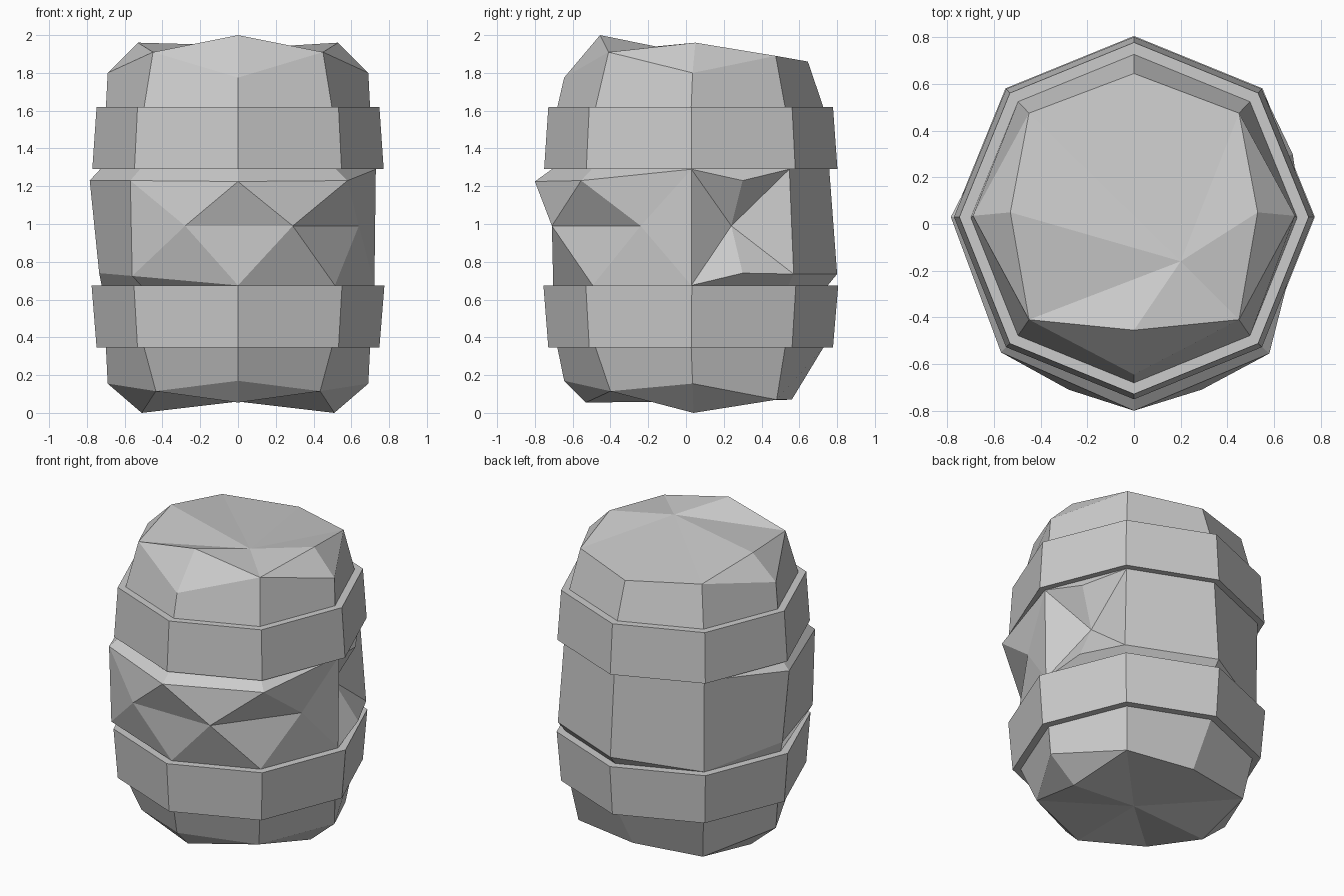
import bpy
import bmesh
from mathutils import Vector

cube = bpy.data.objects.get("Cube")
if cube:
    bpy.data.objects.remove(cube, do_unlink=True)

GREY = (0.6, 0.6, 0.6, 1.0)
stone = bpy.data.materials.new("grey_stone")
stone.use_nodes = True
stone.diffuse_color = GREY
stone.node_tree.nodes["Principled BSDF"].inputs["Base Color"].default_value = GREY

SIDES = 8
RIGHT, BACK_RIGHT, BACK, BACK_LEFT, LEFT, FRONT_LEFT, FRONT, FRONT_RIGHT = range(SIDES)


def octagon(side, back_corner, back, front_corner, front):
    """Ring mirrored across x; each argument is the (out, y, z) of a corner."""
    def flip(p):
        return (-p[0], p[1], p[2])
    ring = [side, back_corner, back, flip(back_corner),
            flip(side), flip(front_corner), front, front_corner]
    return [Vector(p) for p in ring]


def plain_ring(scale, z):
    ring = octagon((.76, .03, 0), (.54, .57, 0), (0, .79, 0), (.54, -.52, 0), (0, -.74, 0))
    return [Vector((p.x * scale, p.y * scale, z)) for p in ring]


def moved(ring, changes):
    """Copy of a ring with some corners replaced."""
    return [Vector(changes.get(i, p)) for i, p in enumerate(ring)]


def band_faces(rings, skip=()):
    """Quads between successive rings; skip lists (level, side) panels."""
    faces = []
    for level, (low, high) in enumerate(zip(rings, rings[1:])):
        for i in range(SIDES):
            j = (i + 1) % SIDES
            if (level, i) not in skip:
                faces.append([low[i], low[j], high[j], high[i]])
    return faces


def fan(centre, rim, closed=True):
    pairs = list(zip(rim, rim[1:] + rim[:1]))
    if not closed:
        pairs.pop()
    return [[Vector(centre), a, b] for a, b in pairs]


def build(name, faces, outward=True):
    bm = bmesh.new()
    for face in faces:
        bm.faces.new([bm.verts.new(p) for p in face])
    bmesh.ops.remove_doubles(bm, verts=bm.verts, dist=0.0005)
    bmesh.ops.recalc_face_normals(bm, faces=bm.faces)
    mesh = bpy.data.meshes.new(name)
    bm.to_mesh(mesh)
    bm.free()
    mesh.materials.append(stone)
    obj = bpy.data.objects.new(name, mesh)
    bpy.context.collection.objects.link(obj)
    return obj


# Two hoops, closed around the inside so their ledges are solid
def hoop(name, low, high, low_scale, high_scale):
    inner = 0.91
    rings = [plain_ring(inner, low), plain_ring(low_scale, low),
             plain_ring(high_scale, high), plain_ring(inner, high),
             plain_ring(inner, low)]
    build(name, band_faces(rings))


hoop("upper_hoop", 1.29, 1.62, 1.015, .985)
hoop("lower_hoop", .345, .675, .985, 1.02)

# Faceted cap: shoulders only where the side and front corners break
crown = octagon((.53, .05, 1.96), (.45, .475, 1.89), (0, .645, 1.86),
                (.45, -.41, 1.91), (0, -.455, 2))
shoulder = moved(crown, {RIGHT: (.69, .035, 1.8), LEFT: (-.69, .035, 1.8),
                         FRONT: (0, -.645, 1.775)})
build("cap", band_faces([plain_ring(.92, 1.62), shoulder, crown])
      + fan((.2, -.16, 1.94), crown))

# Faceted base with a slightly hollow underside
foot = octagon((.51, .04, 0), (.46, .48, .07), (0, .56, .07),
               (.435, -.4, .115), (0, -.53, .055))
heel = moved(foot, {RIGHT: (.69, .035, .155), LEFT: (-.69, .035, .155),
                    FRONT: (0, -.645, .17)})
build("base", band_faces([foot, heel, plain_ring(.92, .345)])
      + fan((0, 0, .06), foot))

# Middle body with overhanging lips and chipped panels
bottom = plain_ring(.95, .675)
top = plain_ring(.96, 1.29)
lip_low = moved(bottom, {BACK_RIGHT: (.55, .57, .735), BACK: (0, .8, .735),
                         LEFT: (-.735, .03, .74), FRONT_LEFT: (-.56, -.54, .725)})
lip_high = moved(top, {LEFT: (-.785, .03, 1.23), FRONT_LEFT: (-.57, -.55, 1.23),
                       FRONT: (0, -.8, 1.225), FRONT_RIGHT: (.58, -.555, 1.23)})
chipped = [(0, RIGHT), (1, RIGHT), (1, FRONT_LEFT), (1, FRONT), (1, FRONT_RIGHT)]
body = band_faces([bottom, lip_low, lip_high, top], chipped)

# Dent in the back right panel
notch_high, notch_low = Vector((.66, .3, 1.23)), Vector((.68, .3, .74))
body += fan((.54, .24, .99), [lip_high[RIGHT], notch_high, lip_high[BACK_RIGHT],
                              lip_low[BACK_RIGHT], notch_low, lip_low[RIGHT]])
body += [[lip_high[RIGHT], lip_high[BACK_RIGHT], notch_high],
         [bottom[RIGHT], bottom[BACK_RIGHT], lip_low[BACK_RIGHT], notch_low]]

# Chips across the front and the front right corner
chip_left, chip_mid, chip_right = [Vector(p) for p in (
    (-.28, -.71, .99), (.29, -.71, .99), (.64, -.24, .99))]
body += fan(chip_left, [chip_mid, lip_high[FRONT], lip_high[FRONT_LEFT],
                        lip_low[FRONT_LEFT], lip_low[FRONT], chip_mid], closed=False)
body += fan(chip_mid, [lip_low[FRONT], lip_low[FRONT_RIGHT], chip_right,
                       lip_high[FRONT_RIGHT], lip_high[FRONT]], closed=False)
body += fan(chip_right, [lip_low[FRONT_RIGHT], lip_low[RIGHT],
                         lip_high[RIGHT], lip_high[FRONT_RIGHT]], closed=False)
build("middle_body", body)
